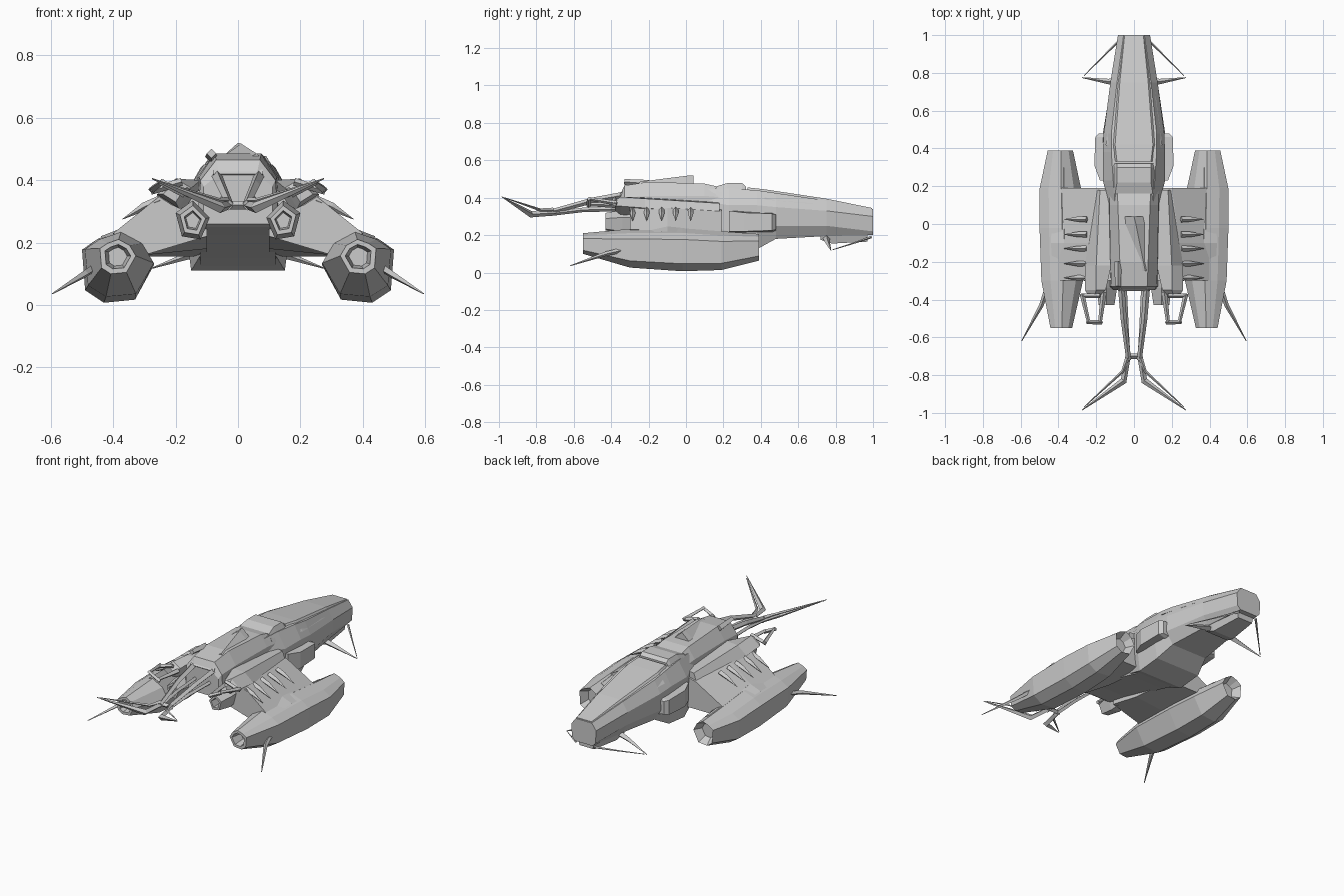
import bpy, bmesh
from mathutils import Vector


def finish(name, bm, mirror):
    bmesh.ops.recalc_face_normals(bm, faces=bm.faces)
    me = bpy.data.meshes.new(name)
    bm.to_mesh(me)
    bm.free()
    ob = bpy.data.objects.new(name, me)
    bpy.context.collection.objects.link(ob)
    if mirror:
        ob.modifiers.new("mirror", 'MIRROR').use_clip = False
    return ob


def skin(bm, rings):
    """Skin a run of equal-length point rings and cap both ends."""
    vs = [[bm.verts.new(p) for p in r] for r in rings]
    n = len(vs[0])
    for a, b in zip(vs, vs[1:]):
        for i in range(n):
            j = (i + 1) % n
            bm.faces.new((a[i], a[j], b[j], b[i]))
    bm.faces.new(vs[0])
    bm.faces.new(vs[-1])


def loft(name, sections, mirror=False, symmetric=False):
    """Sections are (y, [(x, z), ...]); symmetric ones list only the right half."""
    rings = []
    for y, prof in sections:
        pts = list(prof)
        if symmetric:
            pts += [(-x, z) for x, z in reversed(prof)]
        rings.append([(x, y, z) for x, z in pts])
    bm = bmesh.new()
    skin(bm, rings)
    return finish(name, bm, mirror)


def scaled_loft(name, base, centre, steps, mirror=True):
    """Loft one profile through (y, cx, cz, scale x, scale z) steps."""
    secs = [(y, [(cx + (x - centre[0]) * sx, cz + (z - centre[1]) * sz) for x, z in base])
            for y, cx, cz, sx, sz in steps]
    return loft(name, secs, mirror)


def struts(name, paths, mirror=True):
    """Four-sided tapering bars; each path is a list of (x, y, z, radius)."""
    bm = bmesh.new()
    for path in paths:
        pts = [Vector(p[:3]) for p in path]
        rings = []
        for i, p in enumerate(pts):
            d = (pts[min(i + 1, len(pts) - 1)] - pts[max(i - 1, 0)]).normalized()
            ref = Vector((0, 0, 1)) if abs(d.z) < 0.8 else Vector((1, 0, 0))
            u = d.cross(ref).normalized()
            v = d.cross(u)
            r = path[i][3]
            rings.append([p + u * r, p + v * r, p - u * r, p - v * r])
        skin(bm, rings)
    return finish(name, bm, mirror)


# Forward hull with the long sloping nose and deep chin
loft("forward_hull", [
    (1.00, [(.055, .34), (.085, .30), (.08, .22), (.06, .20)]),
    (0.75, [(.09, .385), (.125, .33), (.12, .25), (.09, .195)]),
    (0.48, [(.12, .425), (.16, .35), (.165, .25), (.12, .18)]),
    (0.38, [(.12, .44), (.165, .36), (.165, .22), (.15, .125)]),
    (0.23, [(.11, .45), (.165, .36), (.165, .22), (.15, .11)]),
    (0.10, [(.10, .45), (.13, .38), (.13, .26), (.12, .16)]),
], symmetric=True)

# Raised canopy shell lying on the nose
loft("canopy", [
    (0.995, [(.05, .345), (.065, .32)]),
    (0.75, [(.075, .395), (.105, .36)]),
    (0.42, [(.10, .445), (.15, .39)]),
    (0.33, [(.09, .455), (.12, .41)]),
], symmetric=True)

# Collar behind the canopy
loft("collar", [
    (0.32, [(.09, .46), (.12, .42)]),
    (0.30, [(.09, .478), (.12, .42)]),
    (0.22, [(.09, .478), (.125, .42)]),
    (0.16, [(.10, .46), (.13, .40)]),
], symmetric=True)

# Middle hull with sloping rear and raked belly
loft("middle_hull", [
    (0.21, [(.09, .45), (.13, .40), (.14, .26), (.12, .12)]),
    (0.10, [(.085, .475), (.13, .41), (.14, .26), (.12, .15)]),
    (-0.20, [(.075, .485), (.125, .41), (.13, .28), (.12, .225)]),
    (-0.33, [(.07, .465), (.12, .40), (.13, .28), (.12, .25)]),
    (-0.35, [(.06, .42), (.11, .38), (.11, .29), (.10, .26)]),
], symmetric=True)

# Dorsal scoop and small mast
loft("dorsal_scoop", [
    (0.04, [(-.05, .475), (0, .52), (.05, .475)]),
    (0.00, [(-.05, .475), (.01, .517), (.06, .475)]),
    (-0.25, [(.03, .47), (.06, .485), (.08, .465)]),
])
struts("mast", [[(-.085, -.33, .485, .015), (-.085, -.2, .475, .02)]], mirror=False)

# Drooping wings joining hull and pods
loft("wing", [
    (0.19, [(.10, .35), (.20, .325), (.40, .21), (.30, .155), (.10, .155)]),
    (-0.10, [(.10, .37), (.24, .345), (.40, .225), (.30, .16), (.10, .18)]),
    (-0.30, [(.10, .37), (.25, .35), (.40, .23), (.30, .16), (.10, .22)]),
], mirror=True)

# Shoulder beams along the top of each wing root
loft("shoulder_beam", [
    (0.18, [(.12, .375), (.18, .37), (.20, .31), (.12, .30)]),
    (-0.22, [(.12, .40), (.20, .395), (.26, .345), (.14, .30)]),
    (-0.35, [(.15, .375), (.20, .405), (.26, .355), (.19, .31)]),
    (-0.38, [(.18, .36), (.21, .385), (.24, .355), (.20, .33)]),
], mirror=True)

# Outer engine pods, recessed at both ends
pod = [(.38, .24), (.45, .215), (.50, .18), (.49, .05), (.43, .01), (.33, .02), (.27, .13), (.31, .20)]
scaled_loft("engine_pod", pod, (.385, .125), [
    (0.34, .39, .135, .36, .38), (0.39, .39, .135, .58, .62),
    (0.19, .39, .117, .95, .90), (-0.02, .385, .122, 1, 1),
    (-0.30, .38, .13, .96, .90), (-0.55, .385, .155, .50, .48),
    (-0.55, .385, .155, .36, .34), (-0.48, .385, .155, .26, .26)])

# Armour ridges on the pods
loft("pod_ridge", [
    (0.30, [(.34, .19), (.37, .205), (.42, .19)]),
    (-0.10, [(.33, .22), (.37, .247), (.44, .22)]),
    (-0.54, [(.36, .19), (.38, .21), (.41, .19)])], mirror=True)

# Inner five-sided exhausts
nozzle = [(.145, .335), (.20, .295), (.18, .22), (.12, .21), (.09, .28)]
scaled_loft("inner_exhaust", nozzle, (.145, .27), [
    (-0.15, .145, .275, .9, .9), (-0.34, .145, .27, 1, 1),
    (-0.43, .145, .27, .75, .75), (-0.43, .145, .27, .5, .5),
    (-0.36, .145, .27, .4, .4)])

# Equipment boxes on the hull cheeks
loft("cheek_box", [
    (0.48, [(.12, .31), (.185, .31), (.185, .23), (.12, .22)]),
    (0.46, [(.12, .32), (.205, .315), (.205, .225), (.12, .21)]),
    (0.31, [(.12, .33), (.21, .32), (.21, .22), (.12, .21)]),
    (0.23, [(.12, .33), (.18, .33), (.18, .22), (.12, .21)]),
], mirror=True)

# Row of blades on each wing
struts("wing_blades", [
    [(.25, y, .335, .016), (.30, y, .315, .014), (.37, y, .275, .001)]
    for y in (.025, -.055, -.13, -.21, -.285)])

# Pod spikes
struts("pod_spike", [[(.46, -.34, .12, .014), (.49, -.43, .10, .012), (.595, -.62, .036, .002)]])

# Forked tail boom with swept prongs
struts("tail_boom", [
    [(.07, -.30, .42, .018), (.055, -.50, .385, .016), (.028, -.72, .325, .013)],
    [(.05, -.33, .34, .012), (.04, -.55, .335, .012), (.03, -.72, .315, .012)],
    [(.03, -.69, .32, .014), (.055, -.83, .312, .018), (.275, -.985, .405, .002)],
    [(.035, -.71, .335, .012), (.06, -.78, .335, .008), (.265, -.97, .40, .002)],
    [(0, -.70, .32, .014), (.04, -.70, .32, .014)],
    [(0, -.34, .42, .014), (.08, -.34, .42, .014)]])

# Open claw frames beside the tail
struts("claw_frame", [
    [(.16, -.36, .36, .016), (.18, -.52, .365, .010)],
    [(.18, -.38, .395, .012), (.28, -.38, .365, .012)],
    [(.275, -.37, .37, .013), (.24, -.52, .395, .009)],
    [(.17, -.52, .355, .012), (.25, -.52, .395, .010)]])

# Chin sensor with whiskers
loft("chin_block", [
    (0.97, [(.06, .21), (.05, .165)]),
    (0.78, [(.09, .21), (.07, .155)]),
    (0.72, [(.09, .21), (.08, .175)])], symmetric=True)
struts("whiskers", [
    [(.07, .75, .185, .02), (.14, .755, .165, .014), (.275, .775, .118, .002)],
    [(.06, .99, .19, .007), (.16, .89, .155, .004), (.265, .785, .122, .002)]])
